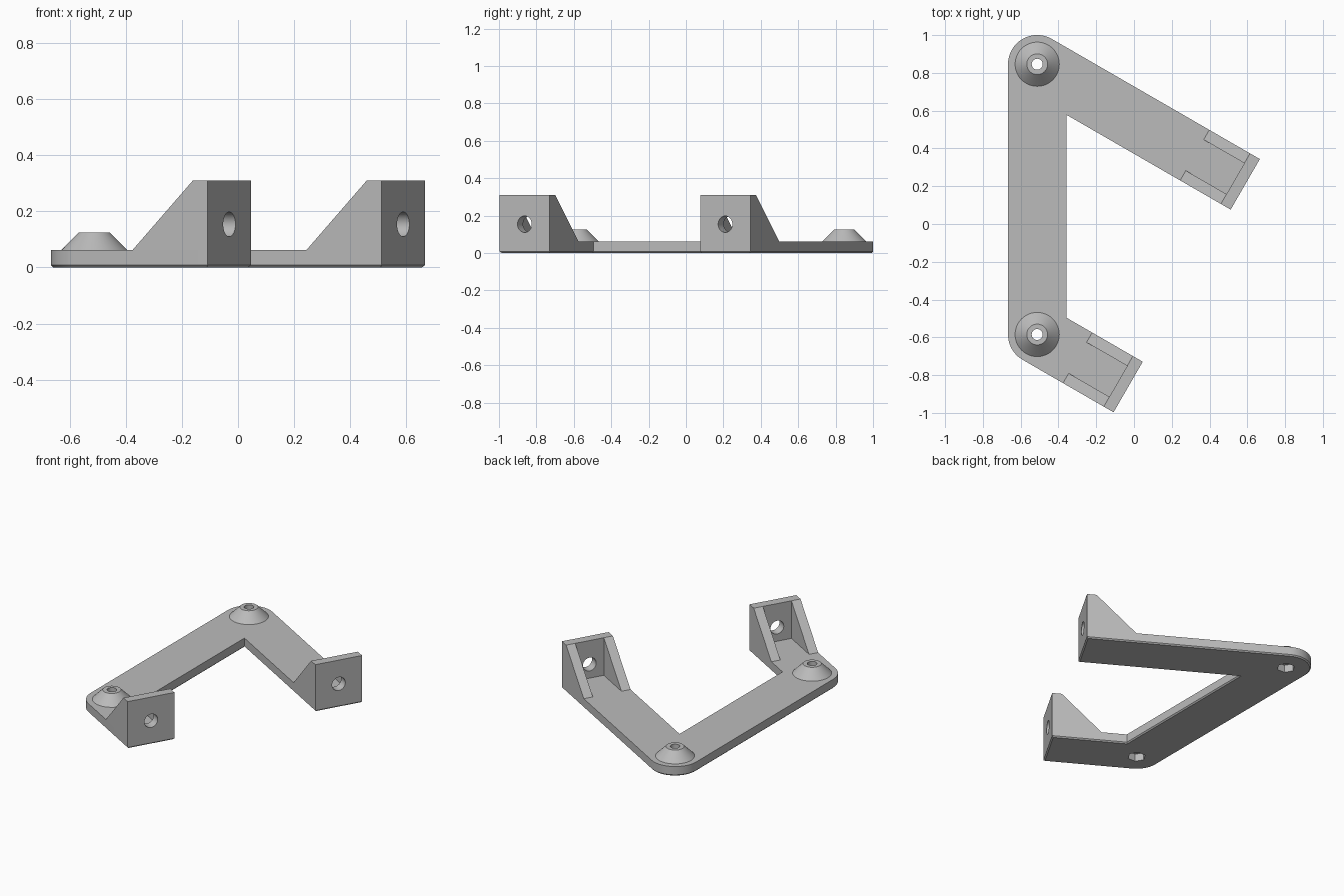
import bpy, bmesh
from math import cos, sin, pi, radians
from mathutils import Vector, Matrix

default = bpy.data.objects.get("Cube")
if default:
    bpy.data.objects.remove(default, do_unlink=True)

# Main dimensions
HALF = 0.1545            # half width of the bars
PLATE = 0.0625           # plate thickness
CHAMFER = 0.008
TOP = 0.311              # bracket height
WALL = 0.06              # bracket wall and rib thickness
REACH = 0.309            # bracket foot length
ANGLE = radians(-30)
ALONG = Vector((cos(ANGLE), sin(ANGLE), 0))
ACROSS = Vector((-sin(ANGLE), cos(ANGLE), 0))
BACK = Vector((-0.5125, 0.846, 0))
FRONT = Vector((-0.5125, -0.585, 0))
LONG_ARM, SHORT_ARM = 1.272, 0.556

grey = bpy.data.materials.new("plain grey")
grey.use_nodes = True
grey.diffuse_color = (0.5, 0.5, 0.5, 1)
grey.node_tree.nodes["Principled BSDF"].inputs["Base Color"].default_value = (0.5, 0.5, 0.5, 1)


def to_object(name, bm):
    bmesh.ops.recalc_face_normals(bm, faces=bm.faces)
    mesh = bpy.data.meshes.new(name)
    bm.to_mesh(mesh)
    bm.free()
    mesh.materials.append(grey)
    obj = bpy.data.objects.new(name, mesh)
    bpy.context.collection.objects.link(obj)
    return obj


def loft(name, rings, caps=True):
    """Skin matching closed rings; cap the ends or join last to first."""
    bm = bmesh.new()
    loops = [[bm.verts.new(p) for p in ring] for ring in rings]
    pairs = list(zip(loops, loops[1:]))
    if caps:
        bm.faces.new(loops[0])
        bm.faces.new(loops[-1])
    else:
        pairs.append((loops[-1], loops[0]))
    for a, b in pairs:
        for i in range(len(a)):
            j = (i + 1) % len(a)
            bm.faces.new((a[i], a[j], b[j], b[i]))
    return to_object(name, bm)


def circle(centre, radius, z, sides=48):
    return [(centre.x + radius * cos(2 * pi * i / sides),
             centre.y + radius * sin(2 * pi * i / sides), z) for i in range(sides)]


def cut(obj, cutters):
    """Subtract each cutter, bake the result and remove the cutters."""
    for c in cutters:
        c.hide_render = True
        mod = obj.modifiers.new("cut", 'BOOLEAN')
        mod.operation, mod.solver, mod.object = 'DIFFERENCE', 'EXACT', c
    graph = bpy.context.evaluated_depsgraph_get()
    graph.update()
    baked = bpy.data.meshes.new_from_object(obj.evaluated_get(graph))
    obj.modifiers.clear()
    obj.data = baked
    for c in cutters:
        bpy.data.objects.remove(c, do_unlink=True)


def smooth(obj):
    bpy.ops.object.select_all(action='DESELECT')
    obj.select_set(True)
    bpy.context.view_layer.objects.active = obj
    bpy.ops.object.shade_smooth_by_angle(angle=radians(30))


# Plate outline: spine with two slanted arms, inset evenly by a given amount
def outline(inset, z):
    h = HALF - inset

    def arc(centre, start, end, steps):
        return [centre + h * Vector((cos(a), sin(a), 0)) for a in
                (radians(start + (end - start) * i / steps) for i in range(steps + 1))]

    def tip(centre, length, side):
        return centre + ALONG * (length - inset) + ACROSS * h * side

    pts = arc(BACK, 60, 180, 20) + arc(FRONT, 180, 240, 10)
    pts += [tip(FRONT, SHORT_ARM, -1), tip(FRONT, SHORT_ARM, 1)]
    pts.append(FRONT + Vector((h, h / 3 ** 0.5, 0)))
    pts.append(BACK + Vector((h, -h * 3 ** 0.5, 0)))
    pts += [tip(BACK, LONG_ARM, -1), tip(BACK, LONG_ARM, 1)]
    return [(p.x, p.y, z) for p in pts]


plate = loft("base_plate", [outline(CHAMFER, 0), outline(0, CHAMFER), outline(0, PLATE)])

# Screw holes with hexagonal nut pockets underneath
cutters = []
for centre in (BACK, FRONT):
    cutters.append(loft("screw_cutter", [circle(centre, 0.029, z) for z in (-0.1, 0.2)]))
    cutters.append(loft("nut_cutter", [circle(centre, 0.056, z, 6) for z in (-0.1, 0.05)]))
cut(plate, cutters)
smooth(plate)

# Conical bosses around the screw holes
for name, centre in (("back_boss", BACK), ("front_boss", FRONT)):
    profile = [(0.117, PLATE), (0.055, 0.125), (0.029, 0.125), (0.029, PLATE)]
    smooth(loft(name, [circle(centre, r, z) for r, z in profile], caps=False))

# Upright end brackets: wall with two sloping ribs and a bolt hole
for name, centre, length in (("long_arm_bracket", BACK, LONG_ARM),
                             ("short_arm_bracket", FRONT, SHORT_ARM)):
    side = [(0, PLATE), (0, TOP), (-WALL, TOP), (-REACH, PLATE)]
    bracket = loft(name, [[(x, y, z) for x, z in side] for y in (-HALF, HALF)])
    inner = HALF - WALL
    box = [(-0.5, -inner), (-WALL, -inner), (-WALL, inner), (-0.5, inner)]
    pocket = loft("pocket_cutter", [[(x, y, z) for x, y in box] for z in (0, 0.5)])
    bolt = loft("bolt_cutter", [[(x, p[0], p[1] + 0.154) for p in circle(Vector(), 0.044, 0)]
                                for x in (-0.2, 0.1)])
    cut(bracket, [pocket, bolt])
    bracket.data.transform(Matrix.Translation(centre + ALONG * length)
                           @ Matrix.Rotation(ANGLE, 4, 'Z'))
    smooth(bracket)
